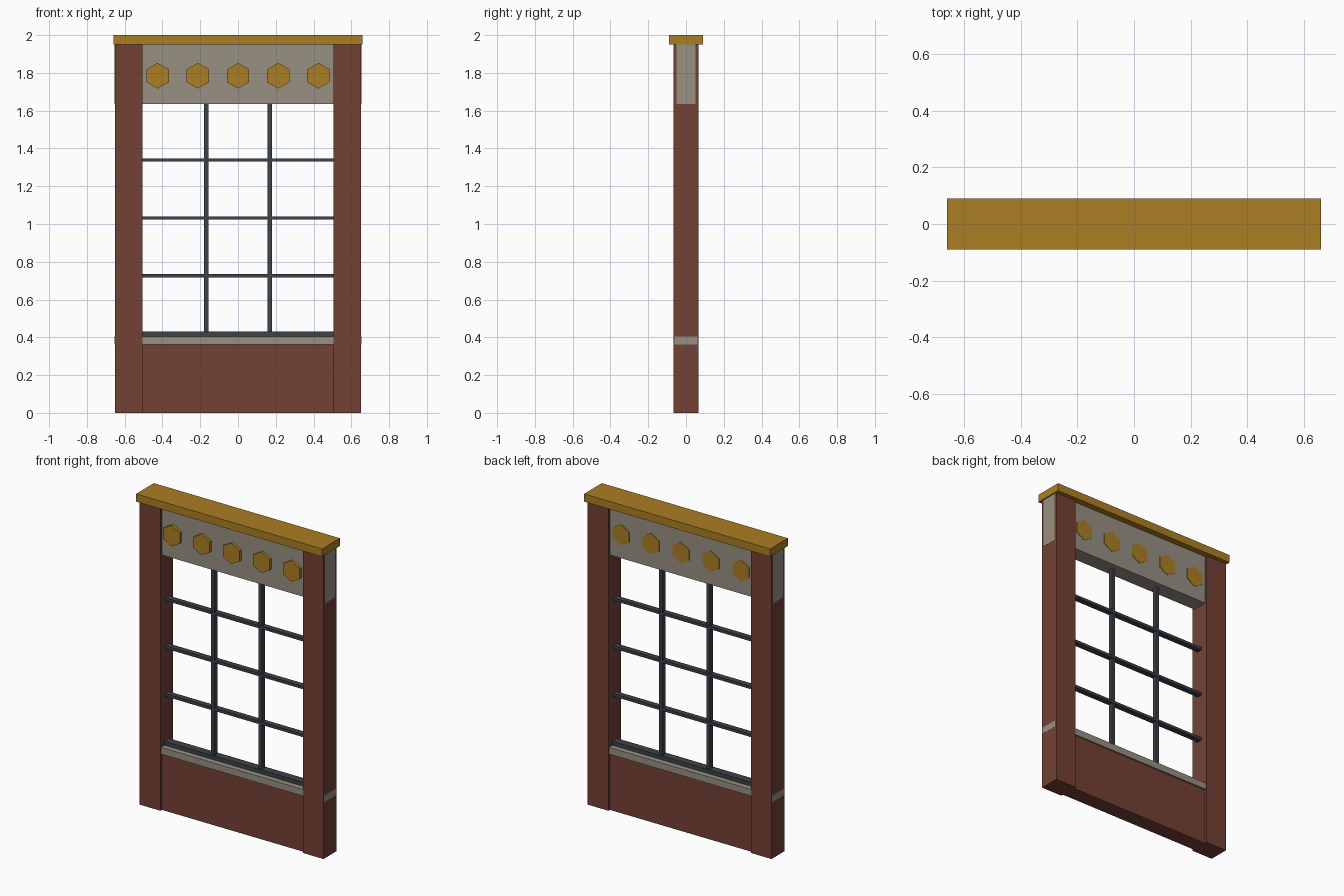
import bpy
import math

cube = bpy.data.objects.get("Cube")
if cube:
    bpy.data.objects.remove(cube, do_unlink=True)


def material(name, rgb):
    mat = bpy.data.materials.new(name)
    mat.use_nodes = True
    mat.diffuse_color = (*rgb, 1)
    mat.node_tree.nodes["Principled BSDF"].inputs["Base Color"].default_value = (*rgb, 1)
    return mat


brick = material("red brown brick", (0.17, 0.053, 0.036))
stone = material("grey stone", (0.31, 0.28, 0.225))
gold = material("ochre gold", (0.40, 0.21, 0.017))
iron = material("dark iron", (0.045, 0.055, 0.065))


def finish(name, mat):
    obj = bpy.context.object
    obj.name = obj.data.name = name
    obj.data.materials.append(mat)
    return obj


def box(name, mat, x, y, z):
    """Box from (low, high) ranges along each axis."""
    ranges = (x, y, z)
    bpy.ops.mesh.primitive_cube_add(size=1, location=[(a + b) / 2 for a, b in ranges])
    obj = finish(name, mat)
    obj.scale = [b - a for a, b in ranges]
    bpy.ops.object.transform_apply(location=False, rotation=False, scale=True)
    return obj


def both(half):
    return (-half, half)


OPENING = 0.505      # half width between the pillars
OUTER = 0.652        # half width over the pillars
SILL_TOP = 0.405
LINTEL_BOTTOM = 1.635
CAP_BOTTOM = 1.95

# Brickwork
box("left_pillar", brick, (OPENING, OUTER), both(0.065), (0, CAP_BOTTOM))
box("right_pillar", brick, (-OUTER, -OPENING), both(0.065), (0, CAP_BOTTOM))
box("lower_wall", brick, both(OPENING), both(0.05), (0, 0.365))

# Stone bands run through the pillars and show on their outer sides
box("sill", stone, both(OUTER + 0.001), both(0.06), (0.362, SILL_TOP))
box("lintel", stone, both(OUTER + 0.001), both(0.05), (LINTEL_BOTTOM, CAP_BOTTOM))

# Top cap
box("cap", gold, both(0.66), both(0.09), (CAP_BOTTOM, 2.0))

# Hexagonal studs set through the lintel
FRONT, BACK = -0.067, 0.053
for i in range(5):
    bpy.ops.mesh.primitive_cylinder_add(
        vertices=6, radius=0.068, depth=BACK - FRONT,
        location=((i - 2) * 0.2125, (FRONT + BACK) / 2, 1.785),
        rotation=(math.pi / 2, 0, 0))
    finish(f"hexagon_stud_{i + 1}", gold)

# Window bars
box("bottom_rail", iron, both(OPENING), both(0.025), (SILL_TOP, 0.43))
for side, x in (("left", 0.168), ("right", -0.168)):
    box(f"{side}_upright_bar", iron, (x - 0.012, x + 0.012), both(0.014),
        (SILL_TOP, LINTEL_BOTTOM))
for i in range(3):
    z = 0.725 + i * 0.307
    box(f"cross_bar_{i + 1}", iron, both(OPENING), both(0.018), (z - 0.009, z + 0.009))
